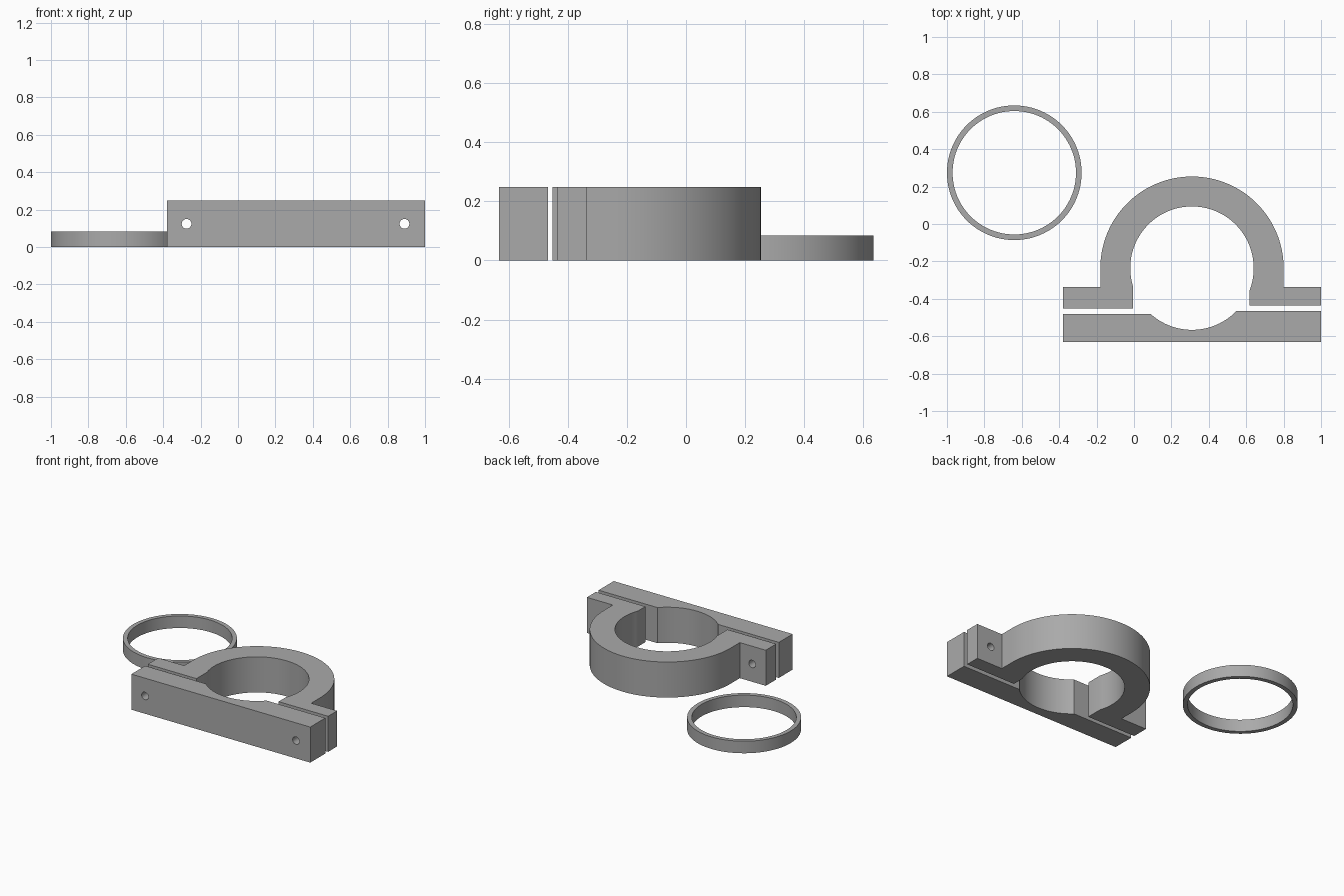
import bpy, bmesh, math

if "Cube" in bpy.data.objects:
    bpy.data.objects.remove(bpy.data.objects["Cube"])

H, RING_H = 0.248, 0.084           # clamp and ring heights
CX, CY, R_IN, R_OUT = 0.31, -0.236, 0.33, 0.49

metal = bpy.data.materials.new("plain_grey")
metal.diffuse_color = (0.4, 0.4, 0.4, 1)
metal.use_nodes = True
metal.node_tree.nodes["Principled BSDF"].inputs["Base Color"].default_value = metal.diffuse_color


def arc(cx, cy, r, a0, a1, n):
    return [(cx + r * math.cos(a0 + (a1 - a0) * i / n),
             cy + r * math.sin(a0 + (a1 - a0) * i / n)) for i in range(n + 1)]


def finish(bm, name):
    bmesh.ops.recalc_face_normals(bm, faces=bm.faces)
    me = bpy.data.meshes.new(name)
    bm.to_mesh(me)
    bm.free()
    ob = bpy.data.objects.new(name, me)
    bpy.context.collection.objects.link(ob)
    me.materials.append(metal)
    return ob


def extrude(name, outline, height):
    bm = bmesh.new()
    face = bm.faces.new([bm.verts.new((x, y, 0)) for x, y in outline])
    top = bmesh.ops.extrude_face_region(bm, geom=[face])["geom"]
    bmesh.ops.translate(bm, vec=(0, 0, height),
                        verts=[v for v in top if isinstance(v, bmesh.types.BMVert)])
    return finish(bm, name)


def angle_at_y(y):
    return math.asin((y - CY) / R_IN)


# Arched upper half of the clamp with a flange on each side
Y_FL, Y_L, Y_R = -0.336, -0.451, -0.435
X_L = CX - R_IN * math.cos(angle_at_y(Y_FL))
X_R = 0.618
a_r = -math.acos((X_R - CX) / R_IN)
outer = arc(CX, CY, R_OUT, 0, math.pi, 64)
inner = arc(CX, CY, R_IN, math.pi - angle_at_y(Y_FL), a_r, 72)
upper = extrude("clamp_arch",
                [(X_R, Y_R), (1.0, Y_R), (1.0, Y_FL), (CX + R_OUT, Y_FL)] + outer +
                [(CX - R_OUT, Y_FL), (-0.38, Y_FL), (-0.38, Y_L), (X_L, Y_L)] + inner,
                H)

# Straight lower bar with a shallow curved seat
B_L, B_R = -0.48, -0.466
seat = arc(CX, CY, R_IN, -math.pi - angle_at_y(B_L), angle_at_y(B_R), 28)
lower = extrude("clamp_bar",
                [(-0.38, -0.632), (-0.38, B_L)] + seat + [(1.0, B_R), (1.0, -0.632)], H)

# Bolt holes through bar and flanges
cutters = []
for x in (-0.275, 0.89):
    bpy.ops.mesh.primitive_cylinder_add(vertices=32, radius=0.026, depth=1,
                                        location=(x, -0.5, H / 2),
                                        rotation=(math.pi / 2, 0, 0))
    cutter = bpy.context.object
    cutter.name = "bolt_hole_cutter"
    cutters.append(cutter)
bpy.context.view_layer.update()
for ob in (upper, lower):
    for cutter in cutters:
        mod = ob.modifiers.new("bolt_hole", "BOOLEAN")
        mod.object = cutter
        mod.solver = "EXACT"
        bpy.context.view_layer.objects.active = ob
        bpy.ops.object.modifier_apply(modifier=mod.name)
for cutter in cutters:
    bpy.data.objects.remove(cutter)

# Separate thin ring: rectangular section swept around its axis
bm = bmesh.new()
N = 96
loops = [[bm.verts.new((x, y, z)) for x, y in arc(-0.64, 0.274, r, 0, math.tau, N)[:-1]]
         for r, z in ((0.36, 0), (0.36, RING_H), (0.33, RING_H), (0.33, 0))]
for k in range(4):
    a, b = loops[k], loops[(k + 1) % 4]
    for i in range(N):
        j = (i + 1) % N
        bm.faces.new((a[i], a[j], b[j], b[i]))
ring = finish(bm, "spacer_ring")

# Smooth curved walls, sharp corners
for ob in (upper, lower, ring):
    bpy.ops.object.select_all(action="DESELECT")
    ob.select_set(True)
    bpy.context.view_layer.objects.active = ob
    bpy.ops.object.shade_smooth_by_angle(angle=math.radians(25))
